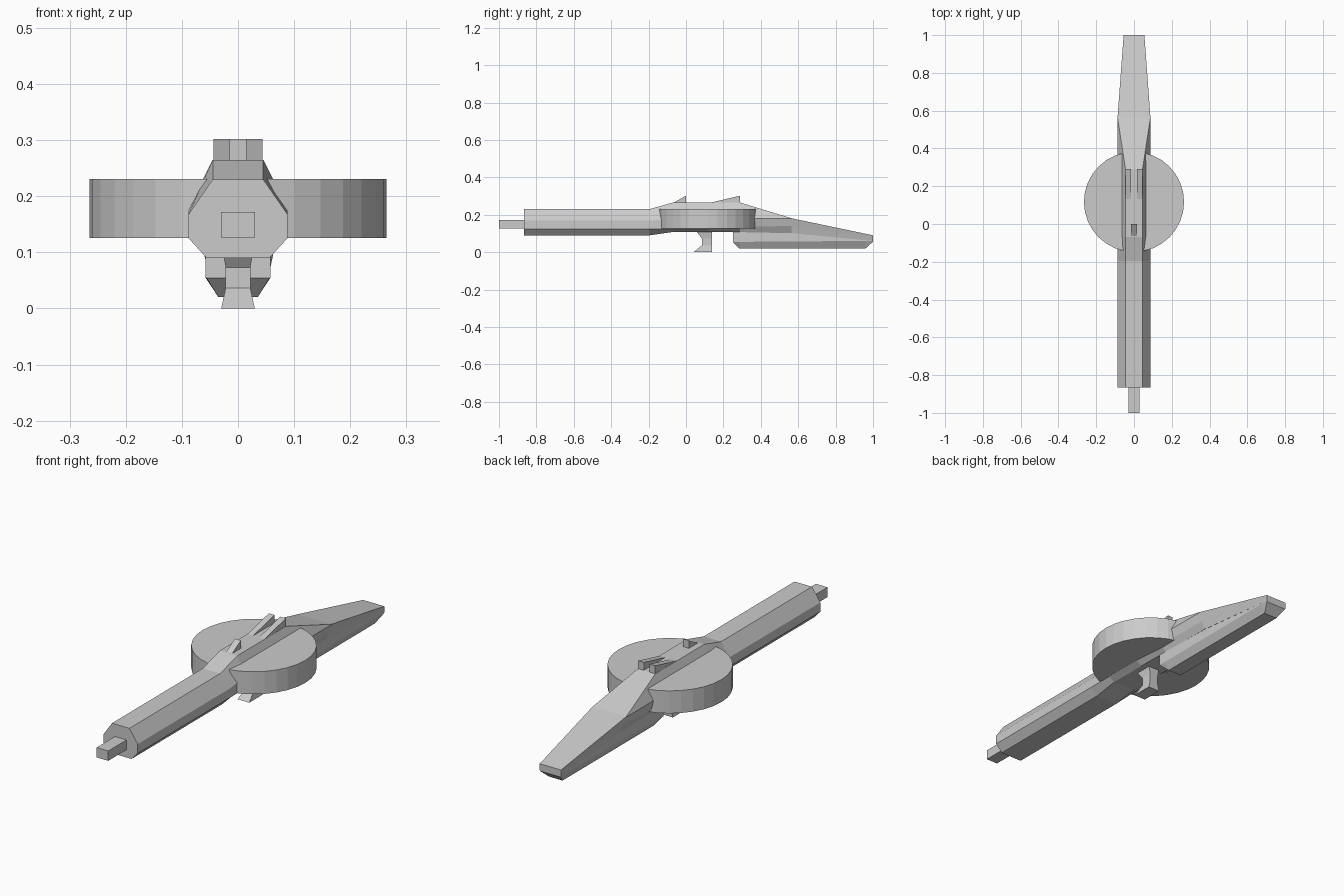
import bpy, bmesh

if "Cube" in bpy.data.objects:
    bpy.data.objects.remove(bpy.data.objects["Cube"])


def loft(name, rings):
    """Skin a list of closed rings of equal length and cap both ends."""
    bm = bmesh.new()
    loops = [[bm.verts.new(p) for p in ring] for ring in rings]
    for a, b in zip(loops, loops[1:]):
        n = len(a)
        for i in range(n):
            j = (i + 1) % n
            bm.faces.new((a[i], a[j], b[j], b[i]))
    bm.faces.new(loops[0])
    bm.faces.new(loops[-1])
    bmesh.ops.recalc_face_normals(bm, faces=bm.faces)
    mesh = bpy.data.meshes.new(name)
    bm.to_mesh(mesh)
    bm.free()
    obj = bpy.data.objects.new(name, mesh)
    bpy.context.collection.objects.link(obj)
    return obj


def section(y, half):
    """Symmetric cross-section at y from right-hand (x, z) points, top to bottom."""
    return [(x, y, z) for x, z in half] + [(-x, y, z) for x, z in reversed(half)]


def wedge(name, x0, x1, profile):
    return loft(name, [[(x, y, z) for y, z in profile] for x in (x0, x1)])


# Faceted barrel jacket, receiver and upper stock
barrel = [(.045, .23), (.088, .168), (.088, .125), (.056, .09)]
receiver = [(.045, .265), (.088, .18), (.088, .125), (.057, .108)]
loft("body", [
    section(-.865, barrel),
    section(-.195, barrel),
    section(-.07, receiver),
    section(.12, receiver),
    section(.29, [(.045, .265), (.088, .18), (.08, .135), (.057, .106)]),
    section(.565, [(.087, .181), (.087, .179), (.072, .14), (.058, .102)]),
    section(1, [(.055, .09), (.055, .088), (.055, .075), (.055, .06)]),
])

# Lower stock with chamfered underside and ends
loft("lower_stock", [
    section(.25, [(.058, .115), (.058, .055), (.056, .054)]),
    section(.285, [(.058, .114), (.058, .055), (.035, .02)]),
    section(.96, [(.055, .09), (.055, .06), (.035, .02)]),
    section(1, [(.055, .088), (.055, .06), (.053, .056)]),
])

# Muzzle
loft("muzzle", [section(y, [(.03, .172), (.03, .126)]) for y in (-1, -.85)])

# Flat round drum
bpy.ops.mesh.primitive_cylinder_add(vertices=32, radius=.265, depth=.105,
                                    location=(0, .117, .178))
bpy.context.object.name = "drum"

# Sights
wedge("front_sight", -.015, .015, [(-.07, .262), (0, .302), (0, .262)])
for side, s in (("left", -1), ("right", 1)):
    wedge("rear_sight_" + side, s * .015, s * .044,
          [(.12, .262), (.29, .302), (.29, .262)])

# Grip flared at both ends
loft("grip", [
    [(-w, y0, z), (w, y0, z), (w, .14, z), (-w, .14, z)]
    for z, w, y0 in ((0, .03, .04), (.036, .022, .085),
                     (.073, .022, .085), (.112, .029, .055))
])
